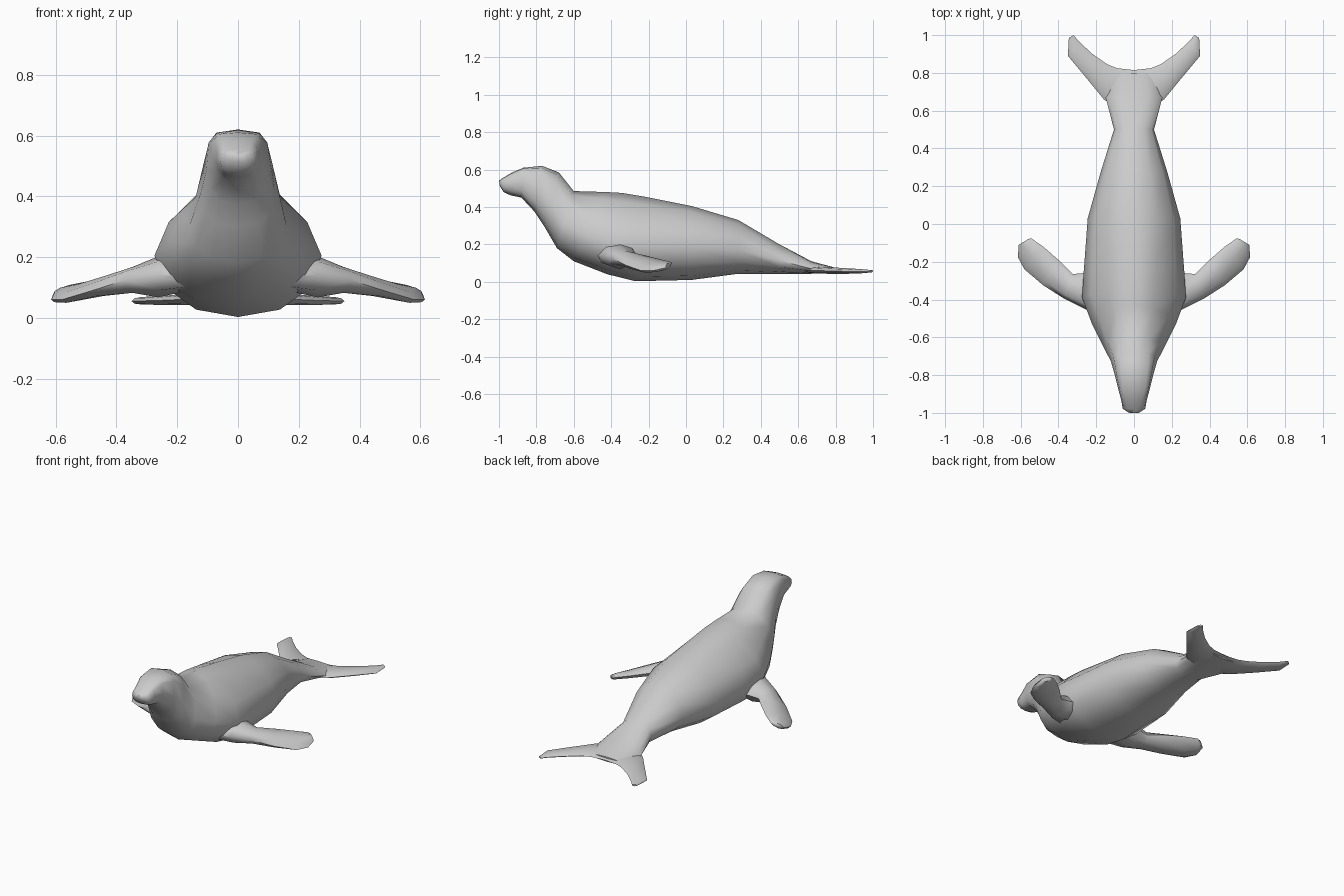
import bpy, bmesh, math
from mathutils import Vector

if "Cube" in bpy.data.objects:
    bpy.data.objects.remove(bpy.data.objects["Cube"])


def add_loft(name, rings, mirror=False, cap_start=True):
    """Skin a list of closed rings into one smooth object."""
    bm = bmesh.new()
    loops = [[bm.verts.new(p) for p in ring] for ring in rings]
    n = len(loops[0])
    for a, b in zip(loops, loops[1:]):
        for i in range(n):
            j = (i + 1) % n
            bm.faces.new((a[i], a[j], b[j], b[i]))
    if cap_start:
        bm.faces.new(loops[0])
    bm.faces.new(loops[-1])
    bmesh.ops.recalc_face_normals(bm, faces=bm.faces)
    mesh = bpy.data.meshes.new(name)
    bm.to_mesh(mesh)
    bm.free()
    obj = bpy.data.objects.new(name, mesh)
    bpy.context.collection.objects.link(obj)
    if mirror:
        obj.modifiers.new("Mirror", 'MIRROR')
    bpy.ops.object.select_all(action='DESELECT')
    obj.select_set(True)
    bpy.context.view_layer.objects.active = obj
    bpy.ops.object.shade_smooth_by_angle(angle=math.radians(60))
    return obj


def power(v, e):
    return math.copysign(abs(v) ** e, v)


def body_ring(top_y, top_z, bot_y, bot_z, w, k, e_top, e_bot, sides=12):
    """Section between back point and belly point; k = height of widest part,
    e_top / e_bot = roundness of the halves (low is boxy, high is pointed)."""
    top, bot = Vector((0, top_y, top_z)), Vector((0, bot_y, bot_z))
    mid = bot.lerp(top, k)
    ring = []
    for i in range(sides):
        t = 2 * math.pi * i / sides
        c, s = math.cos(t), math.sin(t)
        e = e_top if c > 0 else e_bot
        c, s = power(c, e), power(s, e)
        p = mid + ((top - mid) * c if c > 0 else (mid - bot) * c)
        p.x = w * s
        ring.append(p)
    return ring


def fin_ring(lead, trail, thick):
    """Flattened section from leading edge to trailing edge."""
    a, b = Vector(lead), Vector(trail)
    ring = []
    for i in range(8):
        t = 2 * math.pi * i / 8
        p = (a + b) / 2 + (a - b) / 2 * math.cos(t)
        p.z += thick / 2 * math.sin(t)
        ring.append(p)
    return ring


# Head, neck and trunk
body = [
    (-1.00, .540, -.995, .510, .030, .5, .7, .8),
    (-.980, .555, -.975, .480, .060, .5, .65, .8),
    (-.93, .585, -.940, .463, .067, .5, .6, .8),
    (-.87, .610, -.88, .450, .083, .5, .45, .8),
    (-.77, .620, -.81, .375, .104, .45, .55, .8),
    (-.68, .585, -.76, .300, .122, .4, .7, .8),
    (-.60, .485, -.69, .180, .160, .4, .95, .95),
    (-.43, .480, -.60, .110, .220, .38, 1.15, 1),
    (-.34, .475, -.42, .040, .275, .38, 1.3, .95),
    (-.22, .455, -.27, .003, .266, .42, 1.25, .95),
    (.03, .405, .03, .010, .245, .45, 1.1, .95),
    (.28, .330, .28, .043, .175, .45, 1.05, 1),
    (.50, .200, .50, .043, .106, .45, 1, 1),
    (.67, .110, .67, .043, .150, .4, 1, 1),
    (.80, .075, .80, .045, .110, .5, 1, 1),
]
add_loft("body", [body_ring(*r) for r in body])

# Front flippers
flipper = [
    ((.15, -.50, .14), (.17, -.24, .14), .10),
    ((.26, -.45, .14), (.265, -.26, .13), .135),
    ((.37, -.395, .125), (.325, -.265, .125), .085),
    ((.48, -.325, .09), (.40, -.19, .12), .065),
    ((.58, -.24, .06), (.48, -.12, .11), .05),
    ((.615, -.175, .06), (.545, -.075, .10), .04),
    ((.61, -.11, .075), (.56, -.08, .095), .03),
]
add_loft("front_flippers", [fin_ring(*r) for r in flipper], mirror=True, cap_start=False)

# Tail flukes
fluke = [
    ((0, .62, .065), (0, .815, .06), .03),
    ((.09, .61, .065), (.09, .825, .06), .035),
    ((.16, .66, .062), (.14, .845, .06), .036),
    ((.25, .77, .058), (.22, .90, .058), .032),
    ((.35, .89, .055), (.29, .965, .058), .024),
    ((.345, .985, .055), (.32, 1.0, .058), .012),
]
add_loft("tail_flukes", [fin_ring(*r) for r in fluke], mirror=True, cap_start=False)
